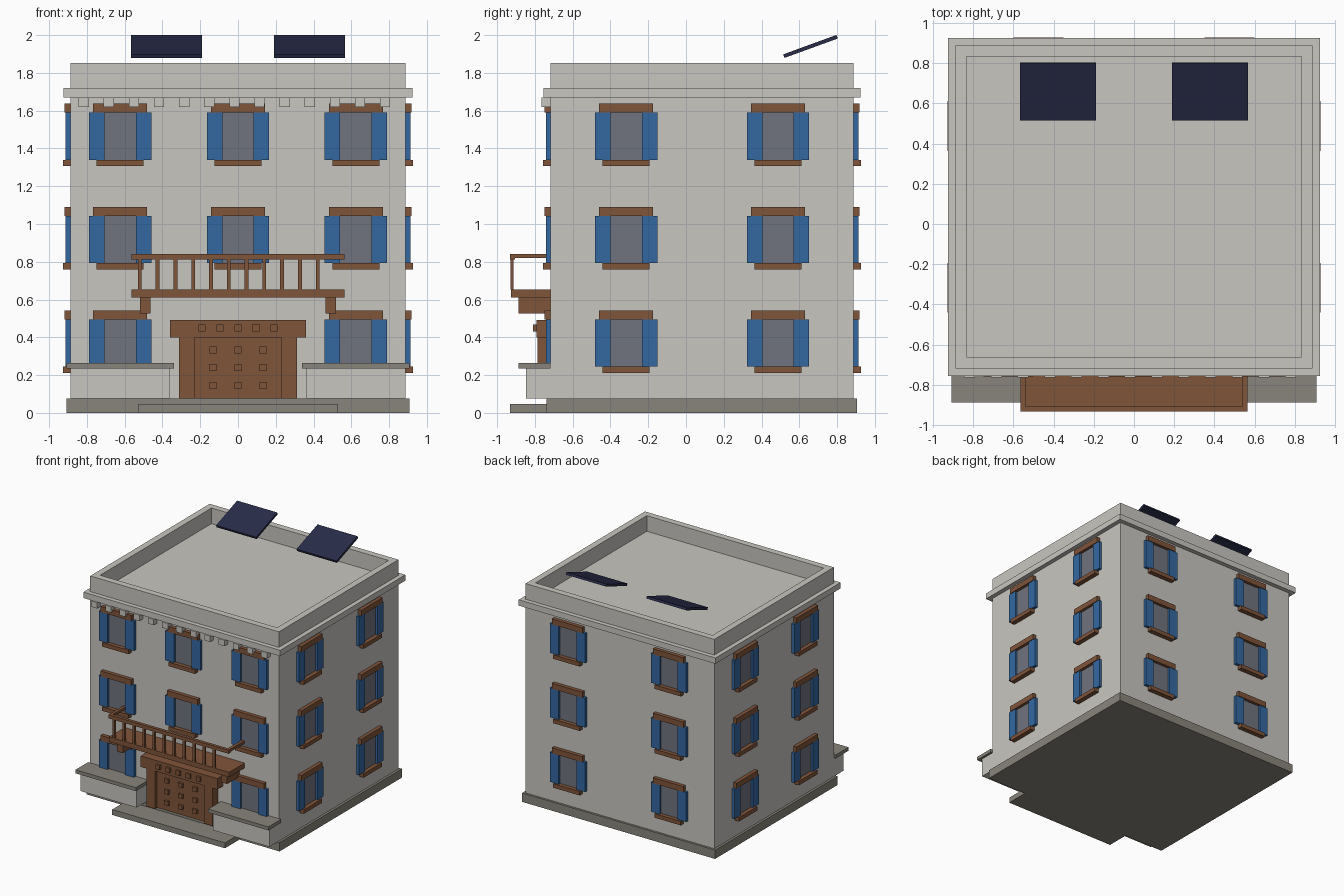
import bpy, bmesh, math
from mathutils import Matrix, Vector

if "Cube" in bpy.data.objects:
    bpy.data.objects.remove(bpy.data.objects["Cube"])


def material(name, rgb):
    m = bpy.data.materials.new(name)
    m.diffuse_color = (*rgb, 1)
    m.use_nodes = True
    m.node_tree.nodes["Principled BSDF"].inputs["Base Color"].default_value = m.diffuse_color
    return m


PLASTER = material("pale plaster", (0.58, 0.567, 0.527))
STONE = material("grey stone", (0.25, 0.235, 0.20))
WOOD = material("brown wood", (0.216, 0.089, 0.042))
BLUE = material("blue paint", (0.034, 0.138, 0.352))
GLASS = material("grey glass", (0.162, 0.174, 0.209))
SOLAR = material("dark navy", (0.021, 0.025, 0.065))


def boxes(name, mat, extents, matrix=Matrix()):
    """One object made of boxes given as (x0, x1, y0, y1, z0, z1)."""
    bm = bmesh.new()
    for x0, x1, y0, y1, z0, z1 in extents:
        place = Matrix.Translation(((x0 + x1) / 2, (y0 + y1) / 2, (z0 + z1) / 2))
        size = Matrix.Diagonal((x1 - x0, y1 - y0, z1 - z0, 1))
        bmesh.ops.create_cube(bm, size=1, matrix=matrix @ place @ size)
    mesh = bpy.data.meshes.new(name)
    bm.to_mesh(mesh)
    bm.free()
    mesh.materials.append(mat)
    obj = bpy.data.objects.new(name, mesh)
    bpy.context.collection.objects.link(obj)
    return obj


def ring(x, y0, y1, t, z0, z1):
    """Four walls of thickness t around a rectangle."""
    return [(-x, x, y0, y0 + t, z0, z1), (-x, x, y1 - t, y1, z0, z1),
            (-x, -x + t, y0 + t, y1 - t, z0, z1), (x - t, x, y0 + t, y1 - t, z0, z1)]


X, Y0, Y1 = 0.887, -0.717, 0.887      # wall faces
YM = (Y0 + Y1) / 2

# Main block, plinth and roof edge
boxes("walls", PLASTER, [(-X, X, Y0, Y1, 0.075, 1.67)])
boxes("plinth", STONE, [(-0.907, 0.907, -0.738, 0.905, 0, 0.075)])
boxes("cornice", PLASTER, [(-0.925, 0.925, -0.755, 0.925, 1.67, 1.72)])
boxes("parapet", PLASTER, ring(X, Y0, Y1, 0.055, 1.72, 1.853))
boxes("cornice_blocks", PLASTER,
      [(c - 0.027, c + 0.027, -0.764, Y0, 1.62, 1.67)
       for c in (-0.817 + 0.133 * i for i in range(13))])

# Entrance step and low side walls with stone caps
boxes("front_step", STONE, [(-0.53, 0.53, -0.932, -0.738, 0, 0.046)])
boxes("low_walls", PLASTER, [(-X, -0.36, -0.847, Y0, 0.075, 0.235),
                             (0.36, X, -0.847, Y0, 0.075, 0.235)])
boxes("low_wall_caps", STONE, [(-0.907, -0.34, -0.886, Y0, 0.235, 0.265),
                               (0.34, 0.907, -0.886, Y0, 0.235, 0.265)])

# Door with posts, lintel and square studs
boxes("door", WOOD, [(-0.23, 0.23, -0.757, Y0, 0.075, 0.40)])
boxes("door_posts", WOOD, [(-0.312, -0.23, -0.785, Y0, 0.075, 0.40),
                           (0.23, 0.312, -0.785, Y0, 0.075, 0.40)])
boxes("door_lintel", WOOD, [(-0.36, 0.36, -0.792, Y0, 0.40, 0.493)])
boxes("door_studs", WOOD, [(x - 0.019, x + 0.019, -0.777, -0.757, z - 0.018, z + 0.018)
                           for x in (-0.133, 0, 0.133) for z in (0.145, 0.24, 0.333)])
boxes("lintel_studs", WOOD, [(x - 0.019, x + 0.019, -0.81, -0.792, 0.43, 0.468)
                             for x in (-0.19, -0.095, 0, 0.095, 0.19)])

# Balcony
boxes("balcony_slab", WOOD, [(-0.565, 0.565, -0.926, Y0, 0.61, 0.652)])
boxes("balcony_brackets", WOOD, [(-0.518, -0.462, -0.886, Y0, 0.525, 0.61),
                                 (0.462, 0.518, -0.886, Y0, 0.525, 0.61)])
boxes("balcony_front_rail", WOOD, [(-0.565, 0.565, -0.932, -0.906, 0.812, 0.842)])
boxes("balcony_side_rails", WOOD, [(-0.565, -0.54, -0.906, Y0, 0.82, 0.842),
                                   (0.54, 0.565, -0.906, Y0, 0.82, 0.842)])
boxes("balcony_balusters", WOOD,
      [(c - 0.01, c + 0.01, -0.928, -0.912, 0.652, 0.812)
       for c in (-0.52 + 0.0942 * i for i in range(11))])

# Windows: drawn in a wall frame facing -y, then turned onto each wall
SILLS = (0.245, 0.793, 1.34)


def windows(wall, origin, angle, spots):
    m = Matrix.Translation(Vector(origin)) @ Matrix.Rotation(math.radians(angle), 4, 'Z')
    H = 0.25
    boxes(wall + "_glass", GLASS,
          [(u - 0.083, u + 0.083, -0.006, 0, z, z + H) for u, z in spots], m)
    boxes(wall + "_shutters", BLUE,
          [(u + s * 0.124 - 0.041, u + s * 0.124 + 0.041, -0.025, 0, z, z + H)
           for u, z in spots for s in (-1, 1)], m)
    boxes(wall + "_window_lintels", WOOD,
          [(u - 0.143, u + 0.143, -0.031, 0, z + H, z + H + 0.047) for u, z in spots], m)
    boxes(wall + "_window_sills", WOOD,
          [(u - 0.124, u + 0.124, -0.04, 0, z - 0.034, z) for u, z in spots], m)


front = [(u, z) for u in (-0.624, 0, 0.624) for z in SILLS if u or z > 0.5]
side = [(u, z) for u in (-0.402, 0.402) for z in SILLS]
back = [(u, z) for u in (-0.475, 0.475) for z in SILLS]
windows("front", (0, Y0, 0), 0, front)
windows("right", (X, YM, 0), 90, side)
windows("back", (0, Y1, 0), 180, back)
windows("left", (-X, YM, 0), -90, side)

# Tilted solar panels
for label, x in (("left", -0.378), ("right", 0.378)):
    tilt = Matrix.Translation((x, 0.659, 1.94)) @ Matrix.Rotation(math.radians(20), 4, 'X')
    boxes(label + "_solar_panel", SOLAR, [(-0.188, 0.188, -0.15, 0.15, -0.01, 0.01)], tilt)
